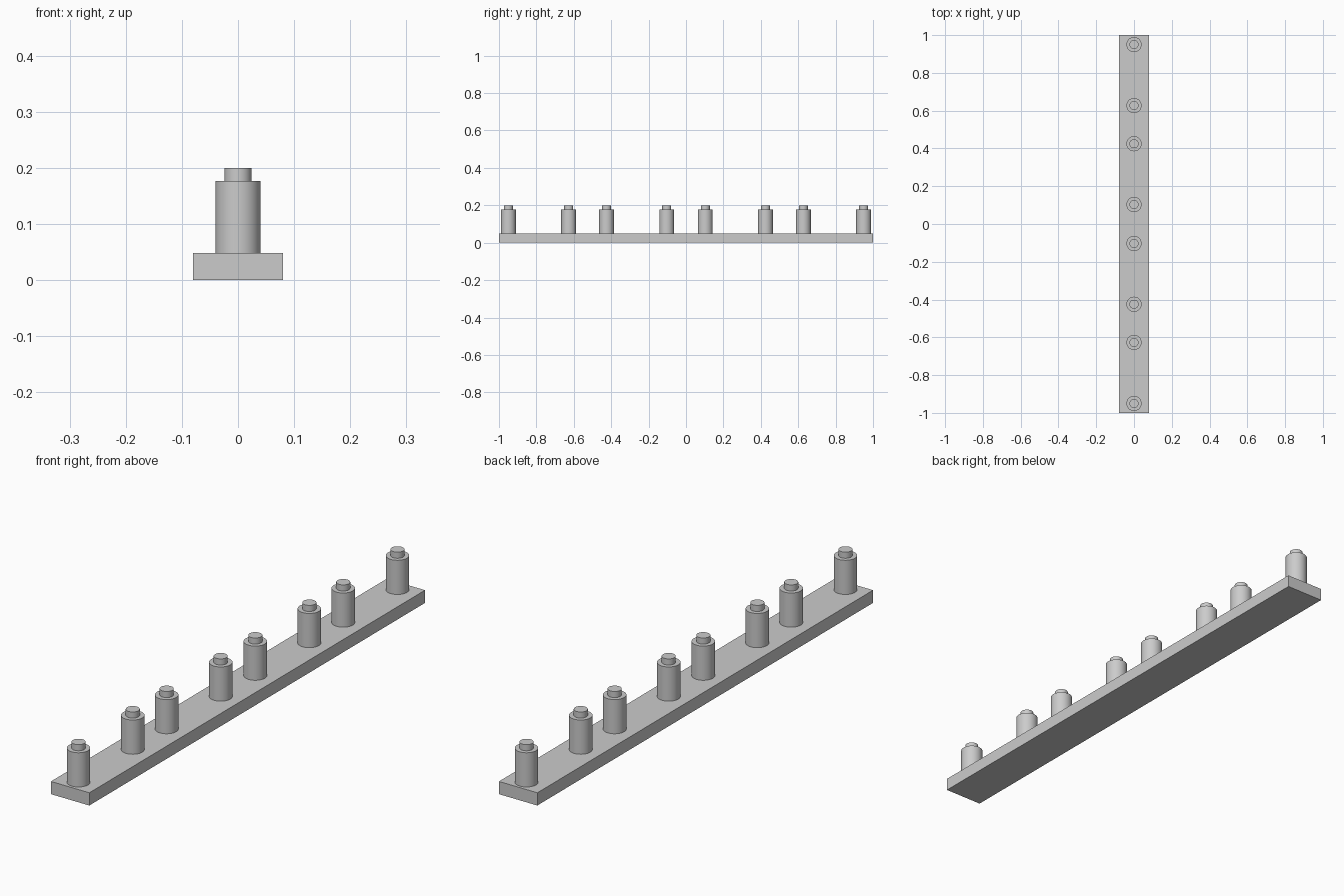
import bpy
import bmesh
import math

cube = bpy.data.objects.get("Cube")
if cube:
    bpy.data.objects.remove(cube, do_unlink=True)

# Single grey material
grey = bpy.data.materials.new("plain grey")
grey.use_nodes = True
colour = (0.6, 0.6, 0.6, 1)
grey.diffuse_color = colour
grey.node_tree.nodes["Principled BSDF"].inputs["Base Color"].default_value = colour

BASE_TOP = 0.048


def add_object(name, bm, location=(0, 0, 0)):
    mesh = bpy.data.meshes.new(name)
    bmesh.ops.recalc_face_normals(bm, faces=bm.faces)
    bm.to_mesh(mesh)
    bm.free()
    mesh.materials.append(grey)
    obj = bpy.data.objects.new(name, mesh)
    obj.location = location
    bpy.context.collection.objects.link(obj)
    return obj


# Long flat base bar
bm = bmesh.new()
bmesh.ops.create_cube(bm, size=1)
bmesh.ops.scale(bm, vec=(0.16, 2, BASE_TOP), verts=bm.verts)
add_object("base_bar", bm, (0, 0, BASE_TOP / 2))


# Stepped peg: a turned profile with a narrower tip
def add_peg(name, y):
    profile = [(0, 0), (0.04, 0), (0.04, 0.129), (0.024, 0.129), (0.024, 0.152), (0, 0.152)]
    bm = bmesh.new()
    verts = [bm.verts.new((r, 0, z)) for r, z in profile]
    edges = [bm.edges.new(pair) for pair in zip(verts, verts[1:])]
    bmesh.ops.spin(bm, geom=verts + edges, axis=(0, 0, 1), cent=(0, 0, 0),
                   angle=math.tau, steps=48)
    bmesh.ops.remove_doubles(bm, verts=bm.verts, dist=0.0001)
    peg = add_object(name, bm, (0, y, BASE_TOP))
    bpy.ops.object.select_all(action="DESELECT")
    peg.select_set(True)
    bpy.context.view_layer.objects.active = peg
    bpy.ops.object.shade_smooth_by_angle(angle=math.radians(30))


# Four pairs of pegs, mirrored front to back
for i, y in enumerate((0.103, 0.425, 0.627, 0.95), 1):
    add_peg(f"front_peg_{i}", -y)
    add_peg(f"back_peg_{i}", y)
